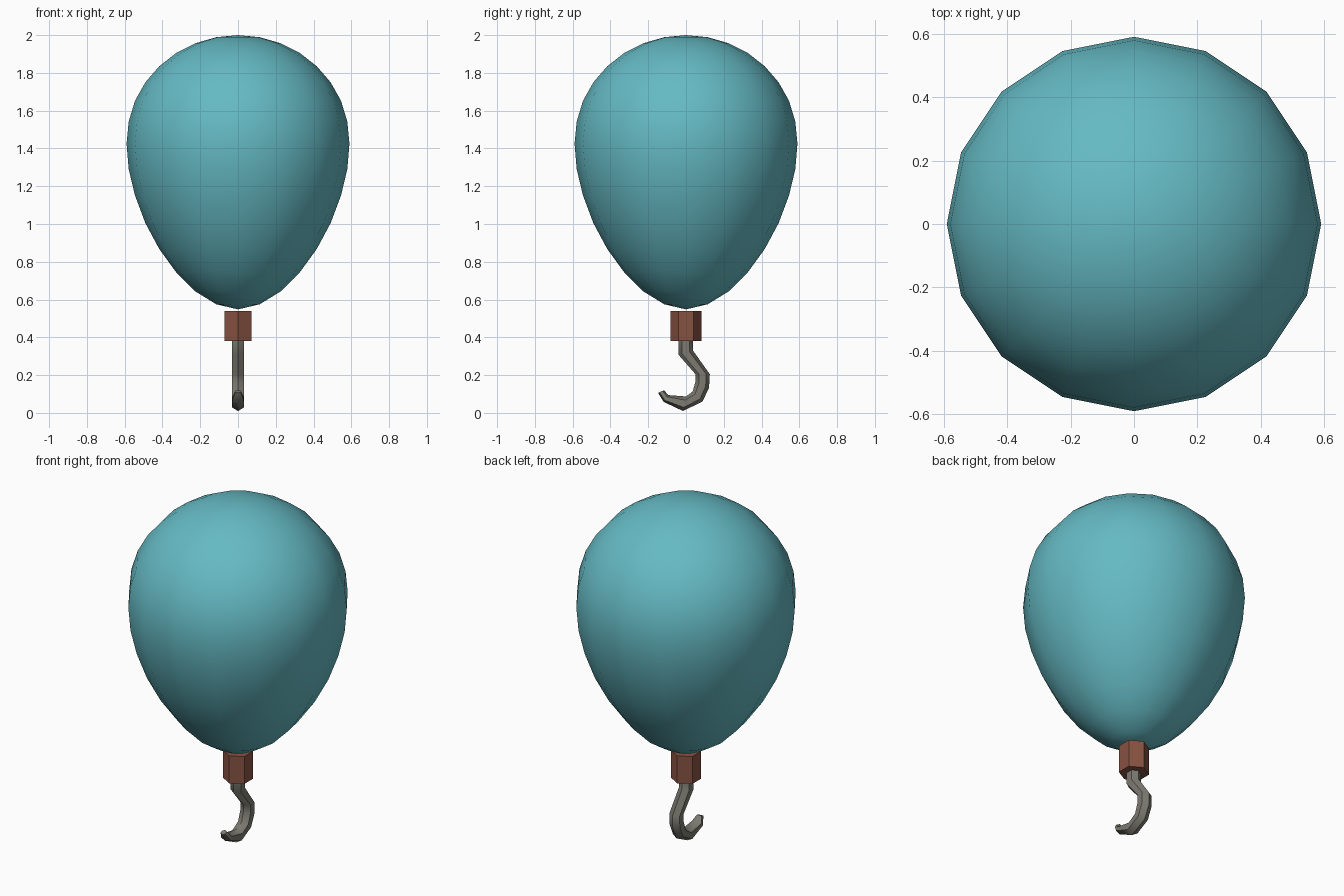
import bpy, bmesh, math
from mathutils import Vector

if "Cube" in bpy.data.objects:
    bpy.data.objects.remove(bpy.data.objects["Cube"])


def material(name, rgb):
    m = bpy.data.materials.new(name)
    m.diffuse_color = (*rgb, 1)
    m.use_nodes = True
    m.node_tree.nodes["Principled BSDF"].inputs["Base Color"].default_value = m.diffuse_color
    return m


def loft(name, rings, mat, angle):
    """Skin a list of vertex rings; one-point rings become poles, open ends are capped."""
    bm = bmesh.new()
    vr = [[bm.verts.new(p) for p in r] for r in rings]
    for a, b in zip(vr, vr[1:]):
        n = max(len(a), len(b))
        for i in range(n):
            j = (i + 1) % n
            quad = [a[i % len(a)], a[j % len(a)], b[j % len(b)], b[i % len(b)]]
            bm.faces.new(list(dict.fromkeys(quad)))
    for r in (vr[0], vr[-1]):
        if len(r) > 2:
            bm.faces.new(r)
    bmesh.ops.recalc_face_normals(bm, faces=bm.faces)
    me = bpy.data.meshes.new(name)
    bm.to_mesh(me)
    bm.free()
    me.materials.append(mat)
    ob = bpy.data.objects.new(name, me)
    bpy.context.collection.objects.link(ob)
    bpy.ops.object.select_all(action='DESELECT')
    ob.select_set(True)
    bpy.context.view_layer.objects.active = ob
    bpy.ops.object.shade_smooth_by_angle(angle=math.radians(angle))
    return ob


def circle(r, z, n, turn=0.0):
    if r < 1e-4:
        return [(0, 0, z)]
    return [(r * math.cos(turn + 2 * math.pi * i / n),
             r * math.sin(turn + 2 * math.pi * i / n), z) for i in range(n)]


teal = material("teal", (0.13, 0.49, 0.55))
brown = material("brown", (0.24, 0.085, 0.055))
steel = material("grey metal", (0.20, 0.195, 0.165))

# Balloon: 16 x 16 sphere stretched into a teardrop
heights = [2.0, 1.989, 1.957, 1.905, 1.835, 1.75, 1.653, 1.543, 1.425,
           1.29, 1.15, 1.005, 0.868, 0.745, 0.643, 0.575, 0.548]
loft("balloon", [circle(0.59 * math.sin(math.pi * k / 16), z, 16)
                 for k, z in enumerate(heights)], teal, 60)

# Collar: hexagonal sleeve below the balloon
loft("collar", [circle(0.081, z, 6, math.pi / 2) for z in (0.38, 0.54)], brown, 30)

# Hook: six-sided tube; inner (y, z), outer (y, z), half width in x
sections = [((-.04, .39), (.037, .39), .033), ((-.04, .308), (.037, .33), .033),
            ((.05, .205), (.126, .205), .033), ((.05, .165), (.122, .132), .033),
            ((.035, .113), (.087, .06), .033), ((0, .087), (-.016, .01), .033),
            ((-.094, .094), (-.118, .058), .03), ((-.116, .12), (-.148, .106), .015)]
rings = []
for inner, outer, w in sections:
    a, b = Vector((0, *inner)), Vector((0, *outer))
    side = Vector((w, 0, 0))
    p, q = a.lerp(b, 0.25), a.lerp(b, 0.75)
    rings.append([a, p + side, q + side, b, q - side, p - side])
loft("hook", rings, steel, 50)
